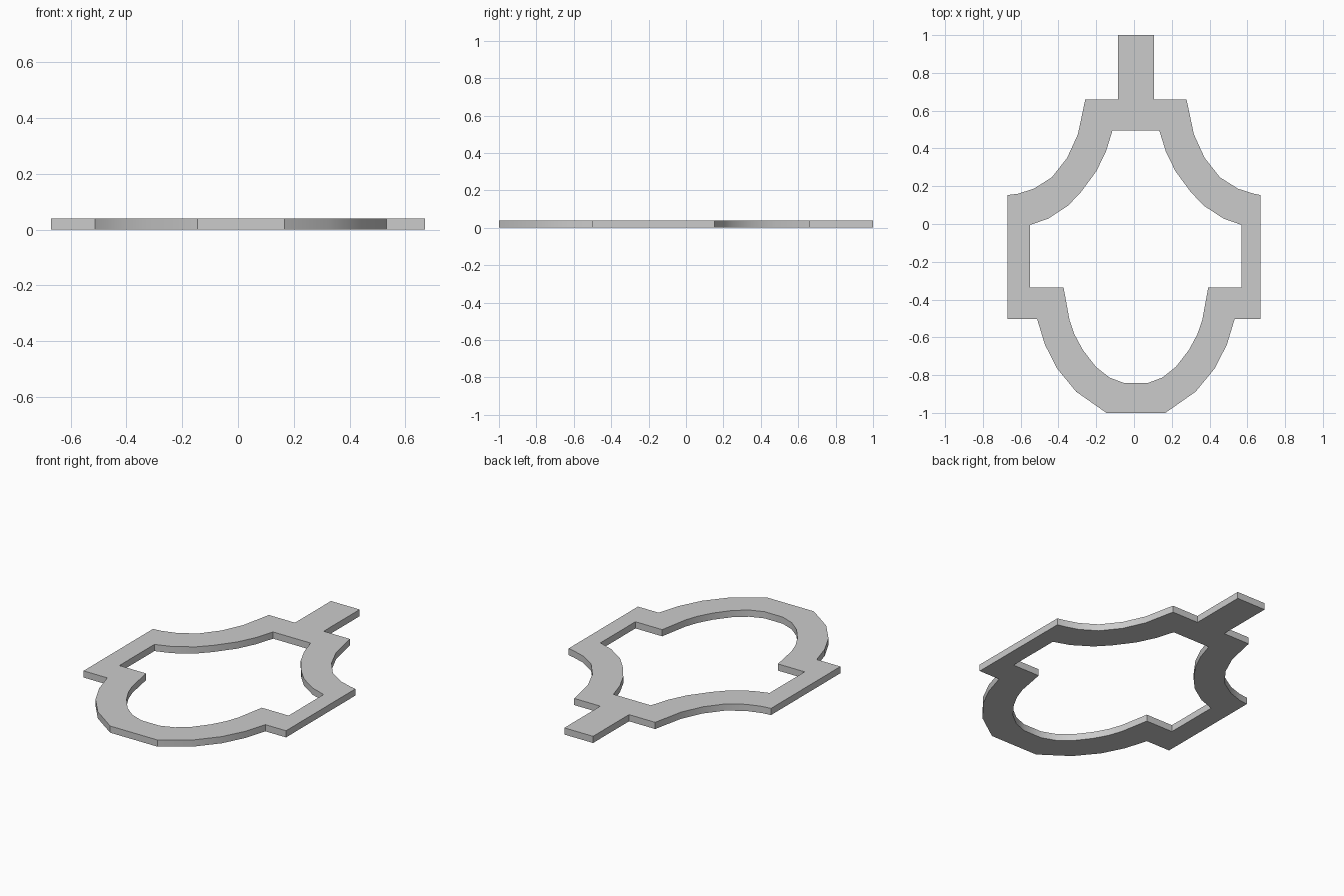
import bpy, bmesh
from math import radians

if "Cube" in bpy.data.objects:
    bpy.data.objects.remove(bpy.data.objects["Cube"])

THICK = 0.04     # plate thickness
AXIS = 0.01      # symmetry line of the outline
LIMIT = 0.67     # outermost reach of the side shoulders

# Right half profiles, top to bottom: (distance from axis, y)
OUTER = [(.095, 1), (.095, .66), (.268, .66), (.307, .475), (.364, .35),
         (.445, .247), (.54, .187), (.625, .16), (.68, .153),
         (.68, -.503), (.523, -.503), (.482, -.638), (.418, -.764),
         (.316, -.888), (.156, -1)]
INNER = [(.124, .495), (.158, .385), (.209, .28), (.29, .17), (.358, .098),
         (.465, .028), (.56, -.005), (.56, -.336), (.383, -.336),
         (.351, -.51), (.325, -.585), (.28, -.668), (.212, -.756),
         (.14, -.813), (.06, -.843)]


def mirrored(half):
    """Close a half profile by reflecting it over the axis."""
    pts = half + [(-x, y) for x, y in reversed(half)]
    return [(max(-LIMIT, min(LIMIT, AXIS + x)), y) for x, y in pts]


# Flat frame: outer outline with the inner opening cut out
curve = bpy.data.curves.new("pendant_frame", 'CURVE')
curve.dimensions = '2D'
curve.fill_mode = 'BOTH'
curve.extrude = THICK / 2
for half in (OUTER, INNER):
    pts = mirrored(half)
    spline = curve.splines.new('POLY')
    spline.points.add(len(pts) - 1)
    for p, (x, y) in zip(spline.points, pts):
        p.co = (x, y, 0, 1)
    spline.use_cyclic_u = True

frame = bpy.data.objects.new("pendant_frame", curve)
bpy.context.collection.objects.link(frame)
bpy.context.view_layer.objects.active = frame
frame.select_set(True)
bpy.ops.object.convert(target='MESH')
frame = bpy.context.object

# Weld the faces to the rim and stand the plate on the ground
bm = bmesh.new()
bm.from_mesh(frame.data)
bmesh.ops.remove_doubles(bm, verts=bm.verts, dist=1e-4)
bmesh.ops.translate(bm, verts=bm.verts, vec=(0, 0, THICK / 2))
bmesh.ops.recalc_face_normals(bm, faces=bm.faces)
bm.to_mesh(frame.data)
bm.free()
bpy.ops.object.shade_smooth_by_angle(angle=radians(30))
